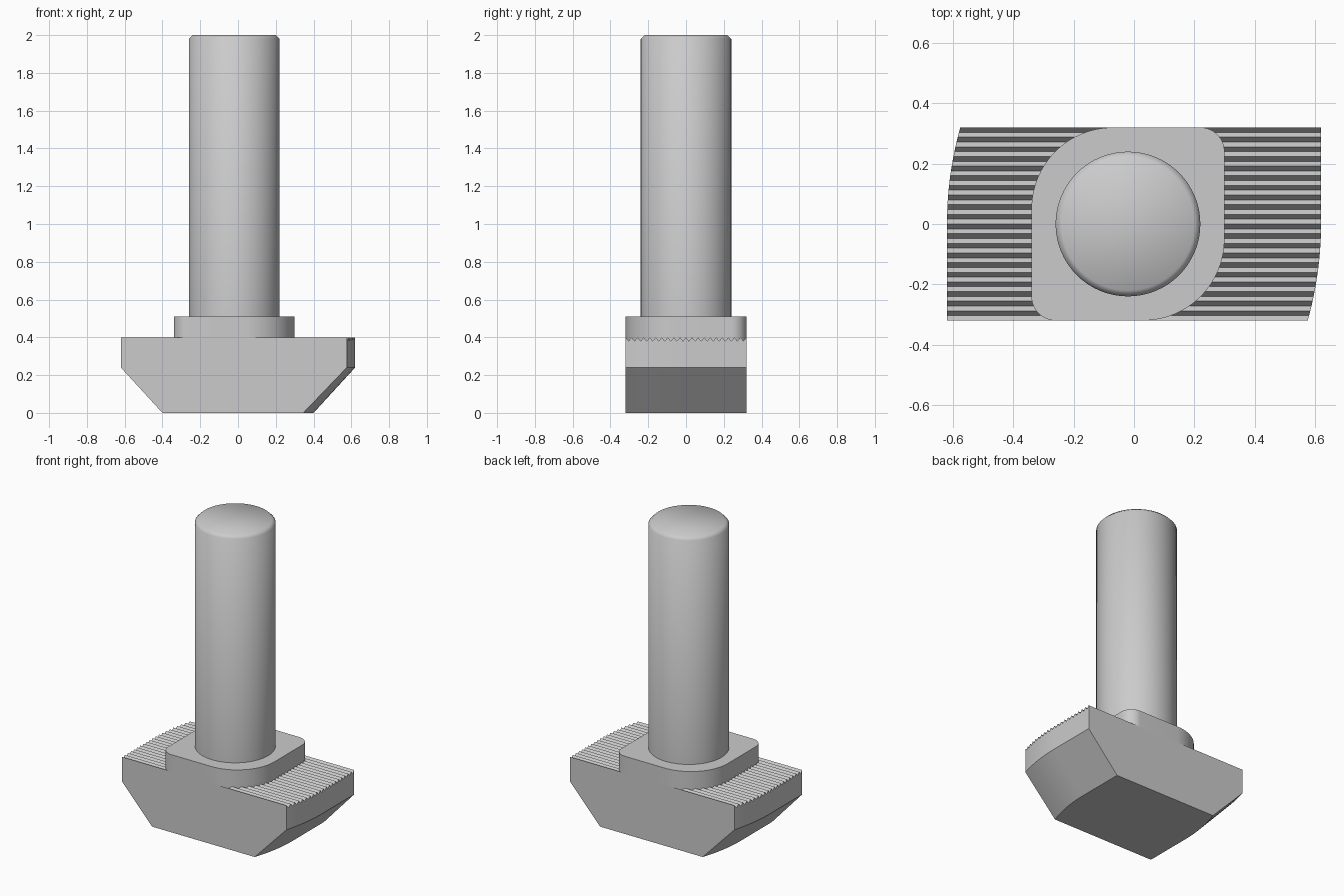
import bpy, bmesh
from math import sqrt, sin, cos, pi, radians

if "Cube" in bpy.data.objects:
    bpy.data.objects.remove(bpy.data.objects["Cube"])

CX = -0.02        # axis of shaft and neck
HALF = 0.32       # half depth of the head
TEETH = 20


def finish(bm, name, angle):
    bmesh.ops.recalc_face_normals(bm, faces=bm.faces)
    me = bpy.data.meshes.new(name)
    bm.to_mesh(me)
    bm.free()
    ob = bpy.data.objects.new(name, me)
    bpy.context.collection.objects.link(ob)
    bpy.ops.object.select_all(action='DESELECT')
    ob.select_set(True)
    bpy.context.view_layer.objects.active = ob
    bpy.ops.object.shade_smooth_by_angle(angle=radians(angle))
    return ob


def loft(sections, name, angle):
    """Skin a list of matching closed loops and cap both ends."""
    bm = bmesh.new()
    rings = [[bm.verts.new(p) for p in s] for s in sections]
    n = len(rings[0])
    for a, b in zip(rings, rings[1:]):
        for i in range(n):
            j = (i + 1) % n
            bm.faces.new((a[i], a[j], b[j], b[i]))
    bm.faces.new(rings[0])
    bm.faces.new(rings[-1])
    return finish(bm, name, angle)


def end_x(y, x0, radius):
    """End of the head: straight on one half, rounded on the other."""
    return x0 if y >= 0 else x0 - radius + sqrt(radius**2 - y * y)


# Hammer head: sections along y, alternating peak and valley of the serrations
head = []
for k in range(2 * TEETH + 1):
    y = -HALF + k * HALF / TEETH
    top = 0.40 if k % 2 == 0 else 0.38
    r_out, l_out = end_x(y, 0.62, 1.18), -end_x(-y, 0.62, 1.18)
    r_in, l_in = end_x(y, 0.40, 0.96), -end_x(-y, 0.40, 0.96)
    head.append([(l_in, y, 0), (r_in, y, 0), (r_out, y, 0.24),
                 (r_out, y, top), (l_out, y, top), (l_out, y, 0.24)])
loft(head, "hammer_head", 30)

# Neck: square with two tight and two wide opposite corners
outline = []
for q, (sx, sy, r) in enumerate([(1, 1, 0.08), (-1, 1, 0.27),
                                 (-1, -1, 0.08), (1, -1, 0.27)]):
    for i in range(17):
        a = (q + i / 16) * pi / 2
        outline.append((CX + sx * (HALF - r) + r * cos(a),
                        sy * (HALF - r) + r * sin(a)))
loft([[(x, y, z) for x, y in outline] for z in (0.38, 0.51)], "neck", 30)

# Shaft with a small chamfer at the tip
N = 64
loft([[(CX + r * cos(2 * pi * i / N), r * sin(2 * pi * i / N), z)
       for i in range(N)]
      for r, z in ((0.24, 0.50), (0.24, 1.98), (0.22, 2.0))], "shaft", 50)
